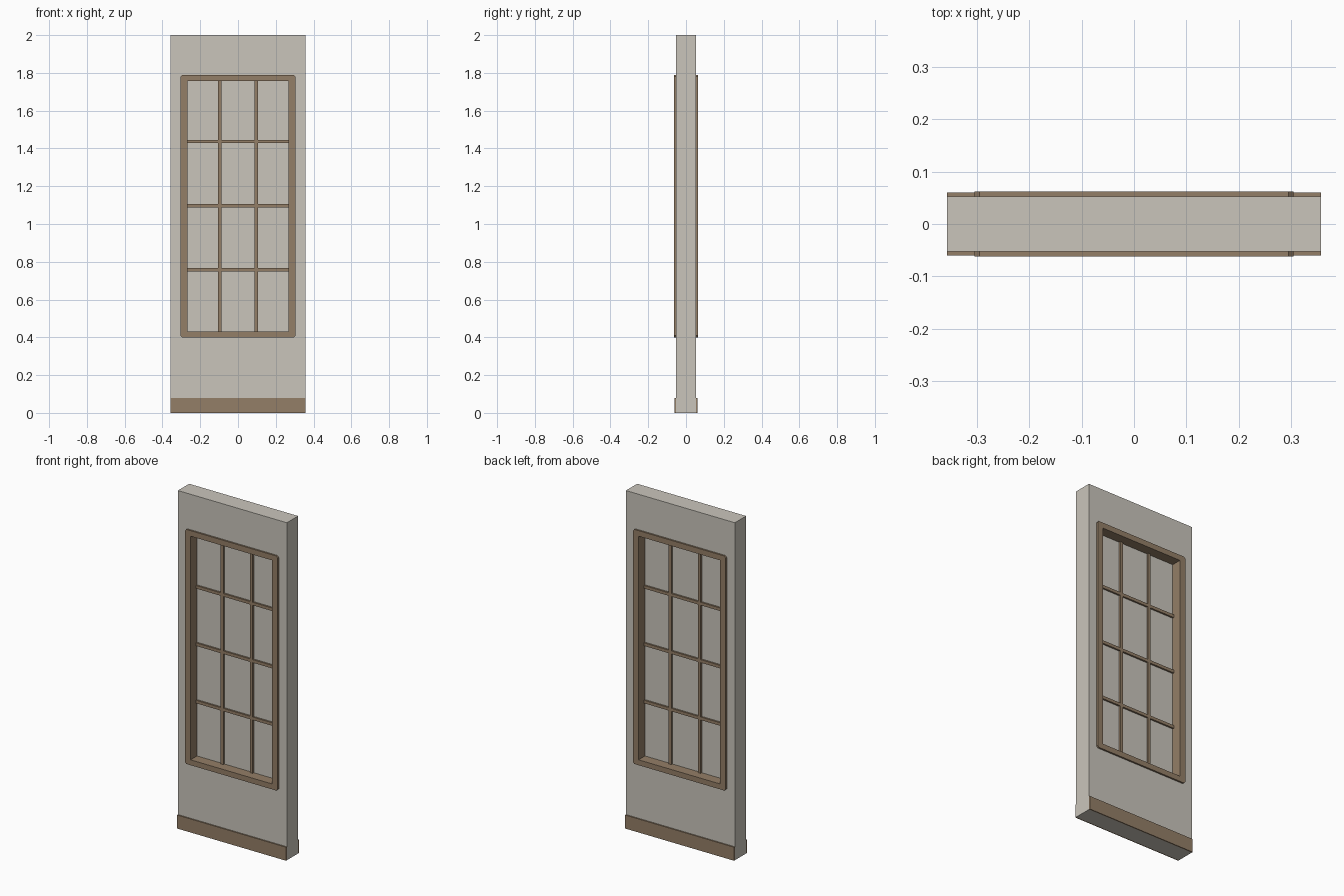
import bpy, bmesh

cube = bpy.data.objects.get("Cube")
if cube:
    bpy.data.objects.remove(cube, do_unlink=True)


def material(name, rgb):
    m = bpy.data.materials.new(name)
    m.use_nodes = True
    m.diffuse_color = (*rgb, 1)
    m.node_tree.nodes["Principled BSDF"].inputs["Base Color"].default_value = (*rgb, 1)
    return m


plaster = material("warm grey plaster", (0.59, 0.56, 0.50))
wood = material("brown wood", (0.295, 0.21, 0.135))


def finish(name, bm, mat):
    bmesh.ops.recalc_face_normals(bm, faces=bm.faces)
    mesh = bpy.data.meshes.new(name)
    bm.to_mesh(mesh)
    bm.free()
    mesh.materials.append(mat)
    ob = bpy.data.objects.new(name, mesh)
    bpy.context.collection.objects.link(ob)
    return ob


def box(name, x, y, z, mat):
    """Box from (low, high) pairs on each axis."""
    bm = bmesh.new()
    bmesh.ops.create_cube(bm, size=1)
    for v in bm.verts:
        v.co = [r[0] if c < 0 else r[1] for c, r in zip(v.co, (x, y, z))]
    return finish(name, bm, mat)


def rect(half, low, high, cut):
    """Eight-point rectangle in x and z with clipped corners."""
    return [(-half + cut, low), (half - cut, low), (half, low + cut), (half, high - cut),
            (half - cut, high), (-half + cut, high), (-half, high - cut), (-half, low + cut)]


def ring(name, outer, inner, depth, mat):
    """Rectangular surround with an opening, extruded through its depth."""
    bm = bmesh.new()
    loops = [[bm.verts.new((x, y, z)) for x, z in pts]
             for pts, y in ((outer, -depth), (inner, -depth), (inner, depth), (outer, depth))]
    for a, b in zip(loops, loops[1:] + loops[:1]):
        for i in range(len(a)):
            j = (i + 1) % len(a)
            bm.faces.new((a[i], a[j], b[j], b[i]))
    bmesh.ops.remove_doubles(bm, verts=bm.verts, dist=1e-5)
    return finish(name, bm, mat)


HALF, WALL, FRAME, BASE = 0.357, 0.0525, 0.0625, 0.06
OPEN, LOW, HIGH = 0.267, 0.432, 1.757

# Wall panel with a window opening
ring("wall_panel", rect(HALF, 0, 2, 0), rect(0.285, 0.415, 1.773, 0), WALL, plaster)

# Window surround, lining the opening and standing proud on both sides
ring("window_frame", rect(0.304, 0.4, 1.79, 0.009), rect(OPEN, LOW, HIGH, 0), FRAME, wood)

# Pane in the middle of the opening
box("window_pane", (-0.275, 0.275), (-0.002, 0.002), (0.424, 1.765), plaster)

# Glazing bars
BAR, BAR_DEPTH = 0.009, 0.0125
for side, x in (("right", -0.096), ("left", 0.096)):
    box("upright_bar_" + side, (x - BAR, x + BAR), (-BAR_DEPTH, BAR_DEPTH), (LOW, HIGH), wood)
for label, z in (("lower", 0.757), ("middle", 1.097), ("upper", 1.437)):
    box("cross_bar_" + label, (-OPEN, OPEN), (-BAR_DEPTH + 0.0005, BAR_DEPTH - 0.0005),
        (z - BAR, z + BAR), wood)

# Skirting boards on both faces
for label, s in (("front", -1), ("back", 1)):
    box("skirting_" + label, (-HALF, HALF), sorted((s * WALL, s * BASE)), (0, 0.08), wood)
